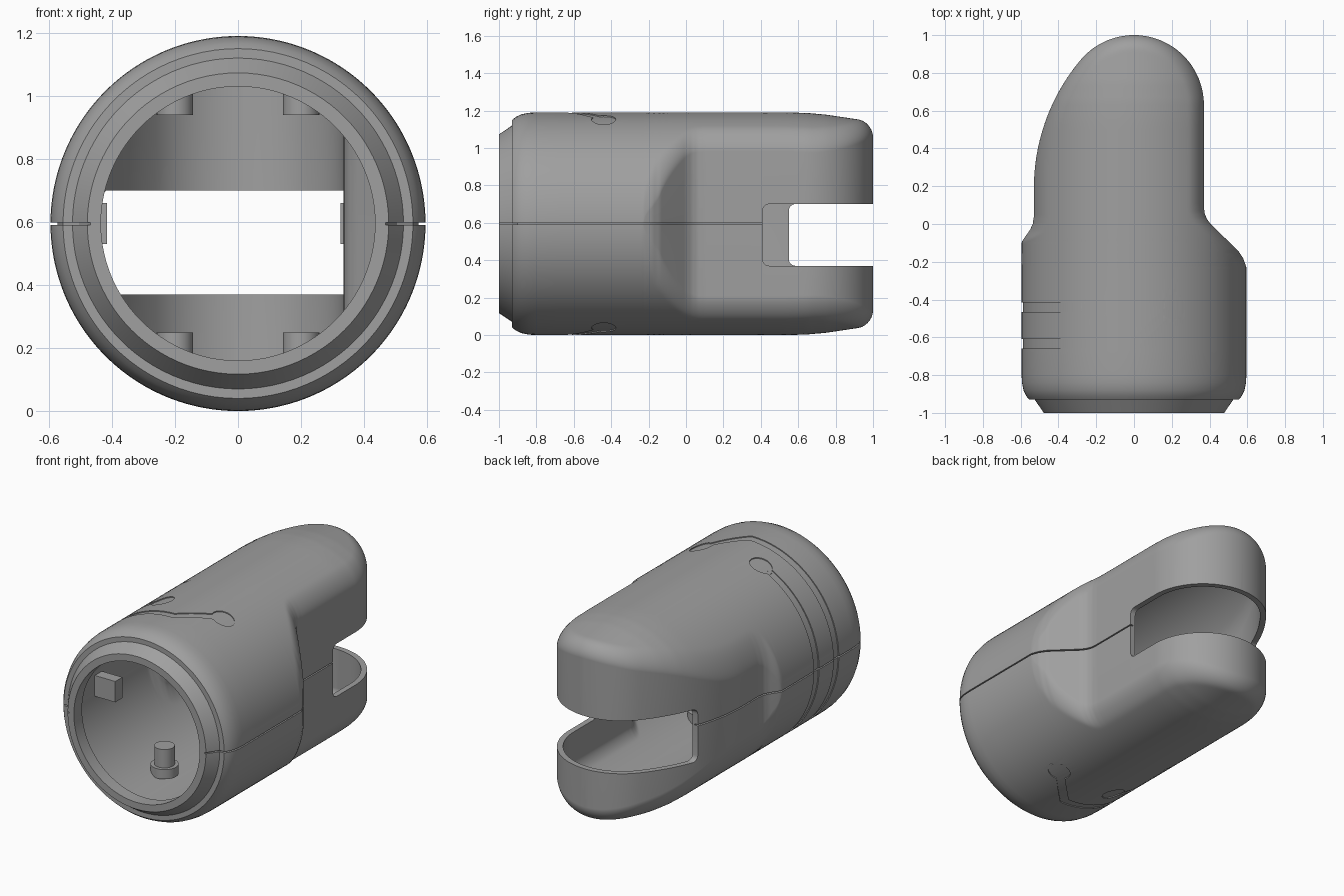
import bpy, bmesh, math
from mathutils import Matrix, Vector

cube = bpy.data.objects.get("Cube")
if cube:
    bpy.data.objects.remove(cube, do_unlink=True)

RAD, WALL, FILLET = 0.595, 0.035, 0.08
TIP_R, TIP_Y = 0.37, 0.63               # round end of the tail
ARC_R, ARC_X, ARC_Y = 1.055, 0.525, 0.19  # long curve on the right flank

grey = bpy.data.materials.new("plain grey")
grey.use_nodes = True
colour = (0.35, 0.35, 0.35, 1)
grey.diffuse_color = colour
grey.node_tree.nodes["Principled BSDF"].inputs["Base Color"].default_value = colour


def make(name, bm):
    bmesh.ops.remove_doubles(bm, verts=bm.verts, dist=1e-5)
    bmesh.ops.dissolve_degenerate(bm, edges=bm.edges, dist=1e-6)
    bmesh.ops.recalc_face_normals(bm, faces=bm.faces)
    mesh = bpy.data.meshes.new(name)
    bm.to_mesh(mesh)
    bm.free()
    mesh.materials.append(grey)
    ob = bpy.data.objects.new(name, mesh)
    bpy.context.collection.objects.link(ob)
    return ob


def cut(ob, cutter):
    mod = ob.modifiers.new("cut", "BOOLEAN")
    mod.operation, mod.solver, mod.object = "DIFFERENCE", "EXACT", cutter
    bpy.context.view_layer.objects.active = ob
    bpy.ops.object.modifier_apply(modifier=mod.name)
    bpy.data.objects.remove(cutter, do_unlink=True)


def interp(table, y):
    if y <= table[0][0]:
        return table[0][1]
    for (a, u), (b, v) in zip(table, table[1:]):
        if y <= b:
            return u + (v - u) * (y - a) / max(b - a, 1e-9)
    return table[-1][1]


def span(a, b, n):
    return [a + (b - a) * i / n for i in range(n)]


# Plan outline, inset by t
SHOULDER = [(-0.26, 0.62), (-0.22, 0.592), (-0.18, 0.577), (-0.14, 0.55), (0, 0.405),
            (0.03, 0.384), (0.06, 0.373), (0.1, 0.37)]
HIP = [(-0.12, 0.61), (-0.08, 0.585), (-0.03, 0.55), (0.0, 0.536), (0.04, 0.53)]
TAPER = [(0.55, RAD), (0.65, 0.592), (0.75, 0.583), (0.95, 0.553), (1, 0.543)]


def tip(y, t):
    return math.sqrt(max((TIP_R - t) ** 2 - (y - TIP_Y) ** 2, 0))


def left_x(y, t):
    return tip(y, t) if y > TIP_Y else interp(SHOULDER, y) - t


def right_x(y, t):
    if y < ARC_Y:
        return t - interp(HIP, y)
    big = ARC_X - math.sqrt((ARC_R - t) ** 2 - (y - ARC_Y) ** 2)
    return -tip(y, t) if y > TIP_Y + 0.642 * (TIP_R - t) else big


def edge_distance(x, y, t):
    px, py = x, y - TIP_Y
    if py > 0 and px * 0.642 + py * 0.766 > 0:
        d = TIP_R - t - math.hypot(px, py)
        return d, d
    dl = left_x(y, t) - x if py <= 0 else 1
    dr = x - right_x(y, t) if y < ARC_Y else ARC_R - t - math.hypot(x - ARC_X, y - ARC_Y)
    return dr, dl


def height(x, r):
    return math.sqrt(max(r * r - x * x, 0))


def hull(name, front, t, cols=72):
    """Barrel flowing into a narrow rounded tail, as a closed solid."""
    ys = span(-0.8, -0.28, 4) + span(-0.28, 0.12, 40) + span(0.12, TIP_Y, 16)
    ys += [TIP_Y + (TIP_R - t) * math.sin(math.pi / 2 * i / 28) for i in range(29)]
    rows = front + [(y, interp(TAPER, y) - t) for y in ys]
    fil = FILLET - t
    bm = bmesh.new()
    for sign in (1, -1):
        grid = []
        for y, r in rows:
            x0, x1 = max(right_x(y, t), -r), min(left_x(y, t), r)
            a0, a1 = math.asin(x0 / r), math.asin(x1 / r)
            f_right, f_left = min(fil, 0.4 * height(x0, r)), min(fil, 0.4 * height(x1, r))
            line = [(x0, y, 0)]
            for i in range(cols + 1):
                s = math.sin(math.pi / 2 * (2 * i / cols - 1))
                x = r * math.sin((a0 + a1) / 2 + (a1 - a0) / 2 * s)
                drop = 0
                for f, d in zip((f_right, f_left), edge_distance(x, y, t)):
                    if d < f:
                        drop = max(drop, f - math.sqrt(max(f * f - (f - max(d, 0)) ** 2, 0)))
                line.append((x, y, sign * (height(x, r) - drop)))
            line.append((x1, y, 0))
            grid.append([bm.verts.new(p) for p in line])
        for a, b in zip(grid, grid[1:]):
            for i in range(len(a) - 1):
                bm.faces.new((a[i], a[i + 1], b[i + 1], b[i]))
        bm.faces.new(grid[0])
    return make(name, bm)


def prism(name, pts, z0, z1):
    bm = bmesh.new()
    face = bm.faces.new([bm.verts.new((x, y, z0)) for x, y in pts])
    ext = bmesh.ops.extrude_face_region(bm, geom=[face])["geom"]
    bmesh.ops.translate(bm, vec=(0, 0, z1 - z0),
                        verts=[v for v in ext if isinstance(v, bmesh.types.BMVert)])
    return make(name, bm)


def box(name, lo, hi, bevel=0):
    bm = bmesh.new()
    lo, hi = Vector(lo), Vector(hi)
    bmesh.ops.create_cube(bm, size=1, matrix=Matrix.Translation((lo + hi) / 2)
                          @ Matrix.Diagonal((*(hi - lo), 1)))
    if bevel:
        along = [e for e in bm.edges if abs(e.verts[0].co.x - e.verts[1].co.x) > 0.01]
        bmesh.ops.bevel(bm, geom=along, offset=bevel, segments=6, profile=0.5, affect="EDGES")
    return make(name, bm)


def rod(name, radius, z0, z1, matrix, sides=32):
    bm = bmesh.new()
    bmesh.ops.create_cone(bm, cap_ends=True, segments=sides, radius1=radius, radius2=radius,
                          depth=z1 - z0,
                          matrix=matrix @ Matrix.Translation((0, 0, (z0 + z1) / 2)))
    return make(name, bm)


# Hollow housing with stepped front lip
lip = [(-1, 0.478), (-0.93, 0.525), (-0.93, 0.555), (-0.91, 0.571), (-0.88, 0.585), (-0.84, 0.593)]
bore = [(-1.05, 0.435), (-0.92, 0.435), (-0.88, RAD - WALL)]
body = hull("housing", lip, 0)
cut(body, hull("cavity", bore, WALL))

# Slot through the tail, starting further back on the right flank
cut(body, box("slot_left", (0, 0.41, -0.225), (1, 1.5, 0.105), 0.035))
cut(body, box("slot_right", (-1, 0.55, -0.225), (0.02, 1.5, 0.105), 0.035))

# Seam groove along both flanks
seam_y = [-1.02, -0.93, -0.9, -0.84] + span(-0.8, 0.6, 50)
for side in (1, -1):
    def flank(y, t):
        x = left_x(y, t) if side > 0 else -right_x(y, t)
        return side * min(x, interp(lip, y) - t)
    ring = [(flank(y, -0.03), y) for y in seam_y] + [(flank(y, 0.02), y) for y in seam_y[::-1]]
    cut(body, prism("seam", ring, -0.004, 0.004))


# Shallow keyhole bands wrapping the right flank
def disc(x, y, r=0.065, n=32):
    return [(x + r * math.cos(2 * math.pi * i / n), y + r * math.sin(2 * math.pi * i / n))
            for i in range(n)]


bands = [
    [(-1, -0.465), (-0.2, -0.465), (-0.2, -0.415), (-1, -0.415)],
    [(-1, -0.66), (0.01, -0.66), (0.195, -0.48), (0.16, -0.445), (-0.01, -0.61), (-1, -0.61)],
    disc(-0.21, -0.44), disc(0.205, -0.44)]
for shape in bands:
    band = prism("band", shape, -0.8, 0.8)
    cut(band, rod("core", RAD - 0.006, -2, 2, Matrix.Rotation(math.pi / 2, 4, "X"), 144))
    cut(body, band)

parts = [body]

# Four flanged pegs inside, two up and two down
for level, flip in (("lower", 1), ("upper", -1)):
    for side, x in (("left", 0.2), ("right", -0.2)):
        place = Matrix.Translation((x, -0.44, 0)) @ Matrix.Diagonal((1, 1, flip, 1))
        parts.append(rod(f"{level}_{side}_peg", 0.058, -0.53, -0.345, place))
        parts.append(rod(f"{level}_{side}_peg_flange", 0.08, -0.52, -0.46, place))

# Snap tabs bridging the seam
parts.append(box("right_snap_tab", (-0.57, -0.62, -0.065), (-0.415, -0.55, 0.065)))
parts.append(box("left_snap_tab", (0.325, 0.1, -0.065), (0.355, 0.22, 0.065)))

# Lift onto the ground and shade
bpy.ops.object.select_all(action="DESELECT")
for ob in parts:
    ob.location.z = RAD
    ob.select_set(True)
bpy.context.view_layer.objects.active = body
bpy.ops.object.shade_smooth_by_angle(angle=math.radians(30))
